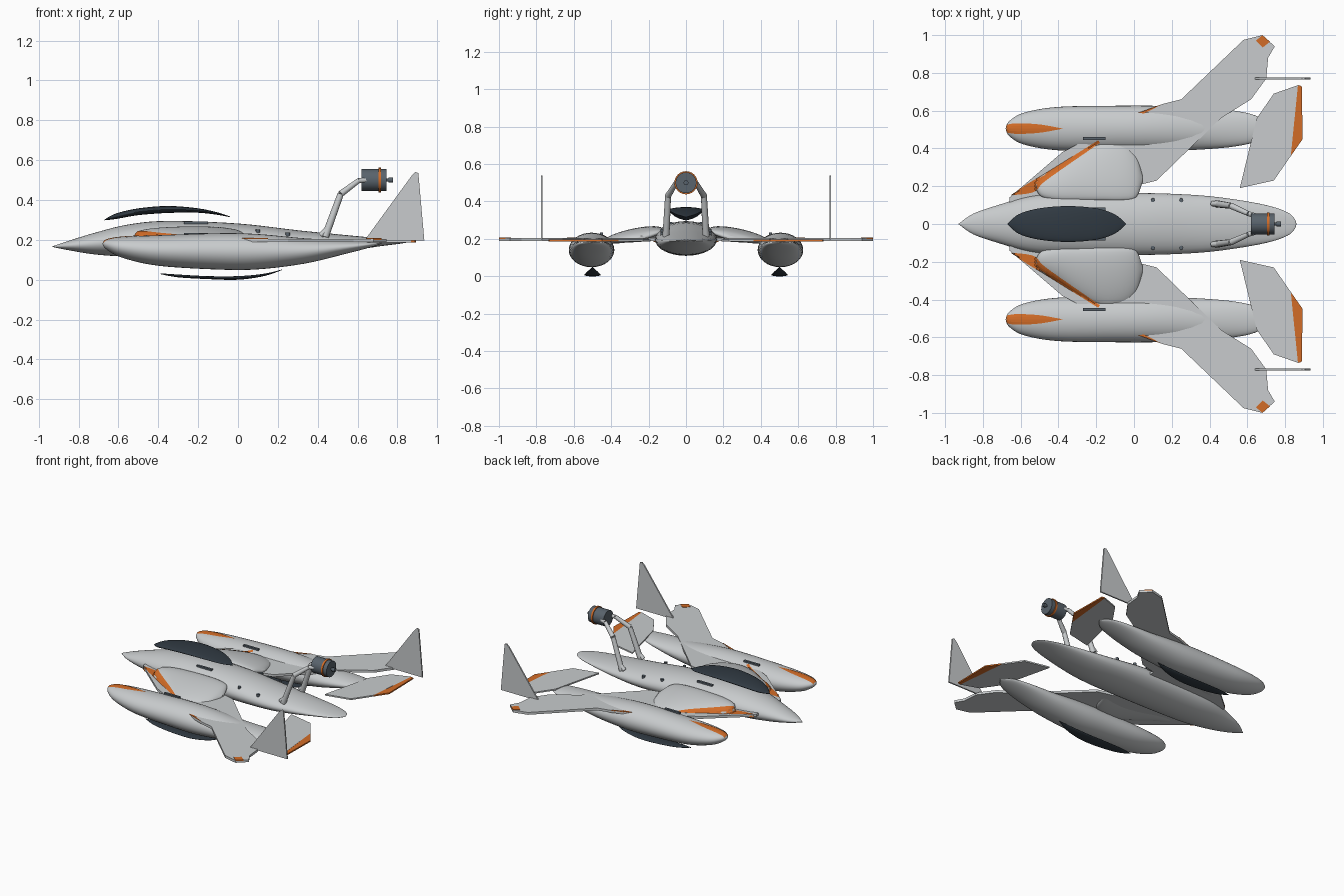
import bpy, bmesh, math
from mathutils import Vector

cube = bpy.data.objects.get("Cube")
if cube:
    bpy.data.objects.remove(cube, do_unlink=True)


def material(name, rgb):
    m = bpy.data.materials.new(name)
    m.use_nodes = True
    m.diffuse_color = (*rgb, 1)
    m.node_tree.nodes["Principled BSDF"].inputs["Base Color"].default_value = (*rgb, 1)
    return m


HULL = material("pale grey", (0.58, 0.60, 0.61))
ORANGE = material("orange", (0.65, 0.15, 0.02))
DARK = material("dark glass", (0.03, 0.042, 0.055))
ENGINE = material("slate grey", (0.10, 0.125, 0.15))


def finish(name, bm, mat, mirror=False, smooth=False, outward=True):
    bmesh.ops.remove_doubles(bm, verts=bm.verts, dist=0.0002)
    if outward:
        bmesh.ops.recalc_face_normals(bm, faces=bm.faces)
    me = bpy.data.meshes.new(name)
    bm.to_mesh(me)
    bm.free()
    me.materials.append(mat)
    ob = bpy.data.objects.new(name, me)
    bpy.context.collection.objects.link(ob)
    if smooth:
        bpy.ops.object.select_all(action='DESELECT')
        ob.select_set(True)
        bpy.context.view_layer.objects.active = ob
        bpy.ops.object.shade_smooth_by_angle(angle=math.radians(50))
    if mirror:
        mod = ob.modifiers.new("Mirror", 'MIRROR')
        mod.use_axis = (False, True, False)
    return ob


def spline(points, steps):
    """Smooth curve through the points, with rounded steps at both ends."""
    out = []
    for i in range(len(points) - 1):
        a, b = points[i], points[i + 1]
        p = points[max(i - 1, 0)]
        n = points[min(i + 2, len(points) - 1)]
        for s in range(steps):
            t = s / steps
            out.append([0.5 * (2 * q + (r - o) * t + (2 * o - 5 * q + 4 * r - u) * t ** 2
                               + (3 * q - o - 3 * r + u) * t ** 3)
                        for o, q, r, u in zip(p, a, b, n)])
    return out + [list(points[-1])]


def loft(name, stations, mat, mirror=False, tilt=0, sides=32):
    """Stations are (x, y centre, half width, top z, bottom z)."""
    bm = bmesh.new()
    rings = []
    for x, y, w, top, low in spline(stations, 5):
        ring = []
        for k in range(sides):
            a = math.tau * k / sides
            dy = max(w, 0) * math.cos(a)
            z = (top + low) / 2 + (top - low) / 2 * math.sin(a) + tilt * dy
            ring.append(bm.verts.new((x, y + dy, z)))
        rings.append(ring)
    for r, s in zip(rings, rings[1:]):
        for k in range(sides):
            j = (k + 1) % sides
            bm.faces.new((r[k], r[j], s[j], s[k]))
    bm.faces.new(rings[0])
    bm.faces.new(rings[-1])
    return finish(name, bm, mat, mirror, smooth=True)


def plate(name, outline, level, thick, mat, upright=False):
    """Mirrored flat plate, lying at a height or standing at a y position."""
    bm = bmesh.new()
    place = (lambda u, v: (u, level, v)) if upright else (lambda u, v: (u, v, level))
    face = bm.faces.new([bm.verts.new(place(u, v)) for u, v in outline])
    made = bmesh.ops.extrude_face_region(bm, geom=[face])["geom"]
    shift = Vector((0, thick, 0) if upright else (0, 0, thick))
    bmesh.ops.translate(bm, vec=shift, verts=[v for v in made if isinstance(v, bmesh.types.BMVert)])
    return finish(name, bm, mat, mirror=True)


def drape(name, edge_a, edge_b, targets, mat):
    """Thin painted strip laid from above on the highest target surface."""
    bpy.context.view_layer.update()
    bm = bmesh.new()
    rows = []
    for a, b in zip(spline(edge_a, 8), spline(edge_b, 8)):
        row = []
        for k in range(5):
            x, y = (p + (q - p) * k / 4 for p, q in zip(a, b))
            hits = [t.ray_cast(Vector((x, y, 1)), Vector((0, 0, -1))) for t in targets]
            z = max([h[1].z for h in hits if h[0]], default=0.18)
            row.append(bm.verts.new((x, y, z + 0.003)))
        rows.append(row)
    for r, s in zip(rows, rows[1:]):
        for k in range(4):
            bm.faces.new((r[k], s[k], s[k + 1], r[k + 1]))
    bm.normal_update()
    if sum(f.normal.z for f in bm.faces) < 0:
        bmesh.ops.reverse_faces(bm, faces=bm.faces)
    return finish(name, bm, mat, mirror=True, outward=False)


def rod(name, start, end, radius, mat, mirror=False, sides=24, radius_end=None):
    start, end = Vector(start), Vector(end)
    bm = bmesh.new()
    bmesh.ops.create_cone(bm, cap_ends=True, segments=sides, radius1=radius,
                          radius2=radius_end or radius, depth=(end - start).length)
    bm.transform((end - start).to_track_quat('Z', 'Y').to_matrix().to_4x4())
    bmesh.ops.translate(bm, vec=(start + end) / 2, verts=bm.verts)
    return finish(name, bm, mat, mirror, smooth=True)


def box(name, centre, size, mat):
    bm = bmesh.new()
    bmesh.ops.create_cube(bm, size=1)
    bmesh.ops.scale(bm, vec=size, verts=bm.verts)
    bmesh.ops.translate(bm, vec=centre, verts=bm.verts)
    return finish(name, bm, mat, mirror=True)


# Central hull and its floating canopy
hull = loft("fuselage", [
    (-0.93, 0, 0, 0.168, 0.164), (-0.85, 0, 0.055, 0.195, 0.148), (-0.72, 0, 0.1, 0.235, 0.127),
    (-0.55, 0, 0.147, 0.277, 0.115), (-0.35, 0, 0.163, 0.295, 0.11), (0, 0, 0.165, 0.282, 0.11),
    (0.3, 0, 0.155, 0.248, 0.115), (0.5, 0, 0.135, 0.228, 0.135), (0.7, 0, 0.1, 0.209, 0.166),
    (0.81, 0, 0.063, 0.199, 0.18), (0.85, 0, 0.028, 0.195, 0.187), (0.86, 0, 0, 0.191, 0.19)], HULL)
loft("canopy", [
    (-0.67, 0, 0, 0.302, 0.298), (-0.61, 0, 0.052, 0.333, 0.305), (-0.5, 0, 0.083, 0.358, 0.324),
    (-0.35, 0, 0.095, 0.37, 0.335), (-0.2, 0, 0.083, 0.358, 0.336), (-0.1, 0, 0.05, 0.337, 0.325),
    (-0.04, 0, 0, 0.317, 0.314)], DARK)

# Side pods with a skid below each
POD = 0.505
pod = loft("side_pod", [
    (-0.68, POD, 0, 0.182, 0.178), (-0.66, POD, 0.04, 0.2, 0.152), (-0.58, POD, 0.085, 0.214, 0.11),
    (-0.4, POD, 0.115, 0.223, 0.07), (-0.1, POD, 0.121, 0.233, 0.051), (0.1, POD, 0.121, 0.229, 0.052),
    (0.33, POD, 0.112, 0.208, 0.08), (0.53, POD, 0.095, 0.198, 0.127), (0.66, POD, 0.062, 0.192, 0.161),
    (0.72, POD, 0, 0.186, 0.18)], HULL, mirror=True)
loft("pod_skid", [
    (-0.39, 0.5, 0, 0.032, 0.028), (-0.3, 0.5, 0.028, 0.026, 0.012), (-0.15, 0.5, 0.042, 0.018, 0.003),
    (0, 0.5, 0.042, 0.018, 0), (0.13, 0.5, 0.028, 0.03, 0.018), (0.22, 0.5, 0, 0.051, 0.048)],
     DARK, mirror=True, sides=20)

# Swept wings, raised root fairings, tailplanes and fins
wing = plate("wing", [
    (-0.66, 0.1), (-0.66, 0.14), (-0.38, 0.38), (0, 0.58), (0.15, 0.635), (0.25, 0.66), (0.58, 0.975),
    (0.68, 1), (0.745, 0.94), (0.71, 0.88), (0.7, 0.77), (0.62, 0.66), (0.46, 0.56), (0.12, 0.23),
    (0, 0.2), (0, 0.1)], 0.188, 0.017, HULL)
fairing = loft("wing_root_fairing", [
    (-0.52, 0.2, 0.01, 0.225, 0.2), (-0.49, 0.2, 0.055, 0.245, 0.19), (-0.4, 0.215, 0.09, 0.256, 0.188),
    (-0.28, 0.255, 0.13, 0.258, 0.188), (-0.16, 0.28, 0.155, 0.255, 0.188),
    (-0.06, 0.275, 0.15, 0.248, 0.188), (0.01, 0.255, 0.115, 0.235, 0.19),
    (0.045, 0.24, 0.02, 0.215, 0.195)], HULL, mirror=True, tilt=-0.2)
plate("tailplane", [(0.56, 0.19), (0.74, 0.23), (0.83, 0.36), (0.868, 0.735), (0.74, 0.69), (0.65, 0.56)],
      0.187, 0.01, HULL)
plate("tailplane_trailing_edge", [(0.83, 0.36), (0.893, 0.45), (0.888, 0.73), (0.868, 0.735)],
      0.187, 0.0095, ORANGE)
plate("tail_fin", [(0.635, 0.197), (0.87, 0.52), (0.89, 0.54), (0.905, 0.535), (0.935, 0.197)],
      0.766, 0.01, HULL, upright=True)

# Orange markings
plate("wing_tip_marking", [(0.645, 0.97), (0.68, 1), (0.72, 0.965), (0.682, 0.935)], 0.2, 0.008, ORANGE)
plate("outer_wing_marking", [(0, 0.562), (0, 0.58), (0.15, 0.635), (0.06, 0.588)], 0.2, 0.008, ORANGE)
stripe_x = (-0.675, -0.62, -0.5, -0.375)
half = (0.02, 0.028, 0.022, 0)
drape("pod_nose_stripe", [(x, POD - h) for x, h in zip(stripe_x, half)],
      [(x, POD + h) for x, h in zip(stripe_x, half)], [pod], ORANGE)
drape("wing_leading_stripe", [(-0.65, 0.152), (-0.53, 0.17), (-0.46, 0.235), (-0.18, 0.43)],
      [(-0.65, 0.154), (-0.56, 0.215), (-0.47, 0.268), (-0.19, 0.443)],
      [wing, pod, fairing, hull], ORANGE)

# Rear engine on bent struts
Z = 0.5
rod("engine_body", (0.62, 0, Z), (0.745, 0, Z), 0.056, ENGINE)
rod("engine_ring", (0.704, 0, Z), (0.717, 0, Z), 0.062, ORANGE)
rod("engine_shaft", (0.74, 0, Z), (0.757, 0, Z), 0.007, ENGINE, sides=12)
rod("engine_hub", (0.755, 0, Z), (0.777, 0, Z), 0.013, ENGINE, sides=12)
knee, wrist = (0.515, 0.096, 0.43), (0.605, 0.055, 0.497)
rod("strut_foot", (0.415, 0.108, 0.222), (0.455, 0.106, 0.26), 0.014, HULL, True, 12)
rod("strut_lower", (0.437, 0.107, 0.215), knee, 0.019, HULL, True, 12, 0.016)
rod("strut_upper", knee, wrist, 0.017, HULL, True, 12, 0.013)
rod("strut_mount", wrist, (0.64, 0.045, 0.5), 0.013, HULL, True, 12)

# Small deck fittings
box("pod_vent", (-0.21, 0.452, 0.228), (0.12, 0.016, 0.012), ENGINE)
box("canopy_rail", (-0.21, 0.08, 0.285), (0.12, 0.016, 0.012), ENGINE)
for i, (x, z) in enumerate(((0.1, 0.24), (0.25, 0.225))):
    rod(f"deck_stud_{i + 1}", (x, 0.126, z - 0.03), (x, 0.126, z + 0.012), 0.011, ENGINE, True, 12)
